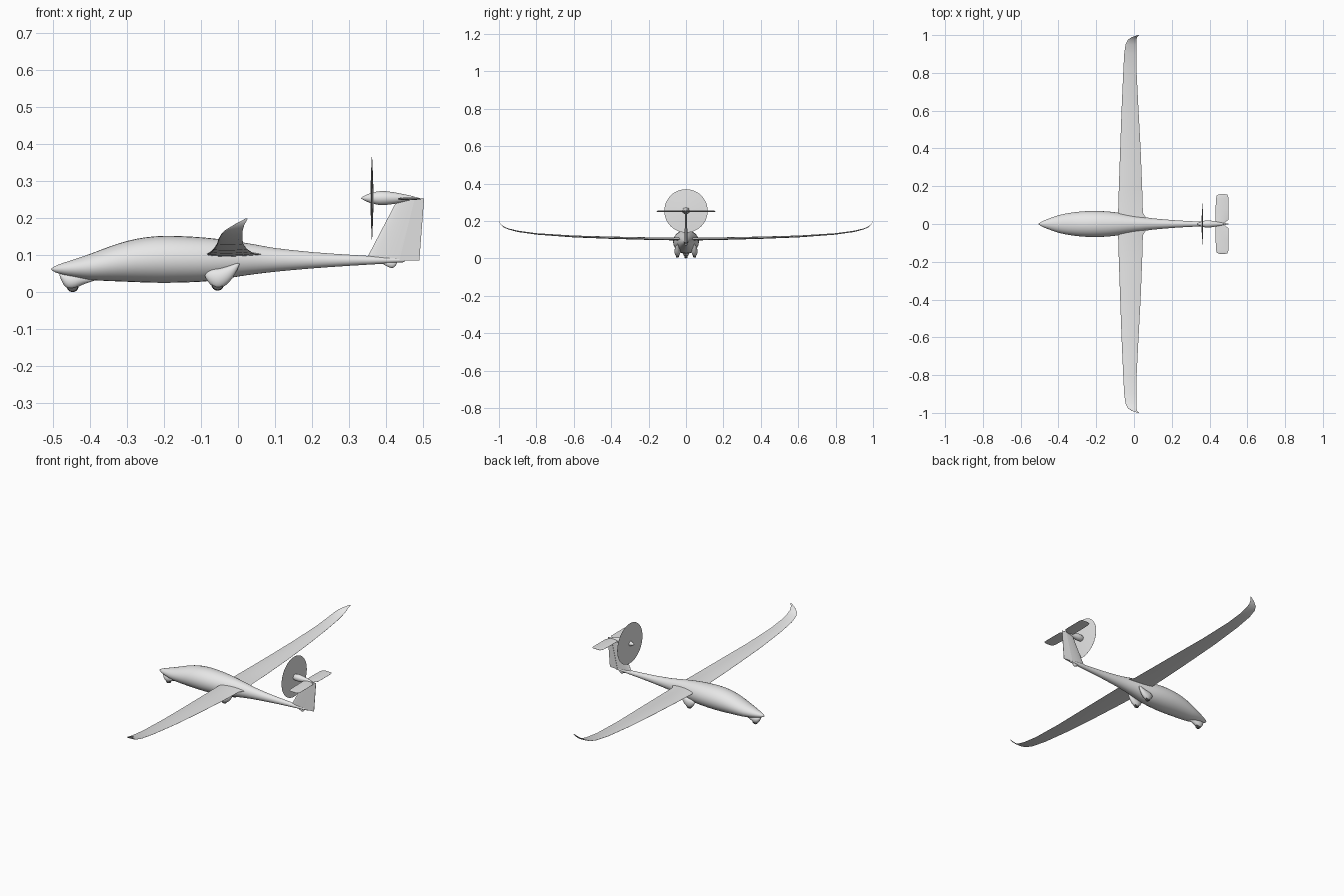
import bpy, bmesh, math
from mathutils import Vector


def material(name, rgb):
    m = bpy.data.materials.new(name)
    m.diffuse_color = (*rgb, 1)
    return m


WHITE = material("white_gelcoat", (0.8, 0.8, 0.8))
RUBBER = material("tyre_rubber", (0.12, 0.12, 0.12))


def loft(name, rings, mat=WHITE, mirror=False, cap_start=True, angle=40):
    """Skin a list of closed rings with equal point counts."""
    bm = bmesh.new()
    vs = [[bm.verts.new(p) for p in r] for r in rings]
    n = len(rings[0])
    for a, b in zip(vs, vs[1:]):
        for i in range(n):
            j = (i + 1) % n
            bm.faces.new((a[i], a[j], b[j], b[i]))
    if cap_start:
        bm.faces.new(vs[0])
    bm.faces.new(vs[-1])
    bmesh.ops.recalc_face_normals(bm, faces=bm.faces)
    me = bpy.data.meshes.new(name)
    bm.to_mesh(me)
    bm.free()
    me.materials.append(mat)
    ob = bpy.data.objects.new(name, me)
    bpy.context.collection.objects.link(ob)
    if mirror:
        mod = ob.modifiers.new("mirror", 'MIRROR')
        mod.use_axis = (False, True, False)
        mod.merge_threshold = 0.0001
    bpy.ops.object.select_all(action='DESELECT')
    ob.select_set(True)
    bpy.context.view_layer.objects.active = ob
    bpy.ops.object.shade_smooth_by_angle(angle=math.radians(angle))
    return ob


def refine(rows, k=3):
    """Catmull-Rom interpolation of station rows."""
    out = []
    for i in range(len(rows) - 1):
        p = [rows[max(0, min(len(rows) - 1, i + d))] for d in (-1, 0, 1, 2)]
        for s in range(k):
            t = s / k
            out.append([0.5 * (2 * b + (c - a) * t + (2 * a - 5 * b + 4 * c - d) * t * t
                               + (3 * b - a - 3 * c + d) * t ** 3)
                        for a, b, c, d in zip(*p)])
    return out + [list(rows[-1])]


def oval(x, y, z, ry, rz, n=28):
    return [(x, y + ry * math.cos(2 * math.pi * i / n), z + rz * math.sin(2 * math.pi * i / n))
            for i in range(n)]


def foil(x0, x1, thick, camber=0.0, n=12):
    """Aerofoil as (x, offset) pairs, running over the top and back below."""
    def half(t):
        return 2.6 * thick * (0.6 * math.sqrt(t) - 0.25 * t - 0.35 * t ** 2.2) / 0.8
    ts = [(1 - math.cos(math.pi * i / n)) / 2 for i in range(n + 1)]
    top = [(x0 + (x1 - x0) * t, half(t) * (0.5 + camber) + 0.0004) for t in reversed(ts)]
    low = [(x0 + (x1 - x0) * t, -half(t) * (0.5 - camber) - 0.0004) for t in ts[1:]]
    return top + low


# Fuselage: x, top, bottom, half width
body = [(-.505, .063, .061, .001), (-.495, .070, .054, .009), (-.475, .078, .047, .019),
        (-.45, .086, .041, .029), (-.40, .103, .033, .046), (-.35, .122, .030, .057),
        (-.30, .138, .028, .064), (-.25, .148, .026, .068), (-.20, .152, .025, .069),
        (-.15, .151, .026, .067), (-.10, .148, .028, .062), (-.05, .143, .033, .054),
        (0, .136, .042, .045), (.05, .128, .049, .037), (.10, .119, .055, .030),
        (.20, .108, .064, .021), (.30, .101, .071, .015), (.40, .095, .077, .010),
        (.45, .092, .081, .006)]
loft("fuselage", [oval(x, 0, (t + b) / 2, w, (t - b) / 2) for x, t, b, w in refine(body, 2)])

# Wing: y, leading x, trailing x, height, thickness
wing = [(0, -.086, .064, .102, .021), (.035, -.086, .062, .102, .021), (.06, -.084, .047, .102, .019),
        (.2, -.080, .043, .104, .017), (.4, -.073, .035, .109, .015), (.6, -.066, .024, .116, .012),
        (.8, -.057, .014, .130, .009), (.9, -.052, .012, .144, .008), (.95, -.045, .012, .157, .006),
        (.975, -.033, .013, .168, .005), (.99, -.010, .017, .182, .003), (1.0, .020, .026, .198, .001)]
loft("wing", [[(x, y, z + o) for x, o in foil(a, b, t, .15)] for y, a, b, z, t in wing],
     mirror=True, cap_start=False)

# Tailplane with a notch for the rudder: y, leading x, trailing x, thickness
tail = [(0, .432, .478, .009), (.008, .432, .482, .009), (.022, .432, .499, .009), (.08, .432, .500, .009),
        (.135, .434, .500, .008), (.150, .438, .498, .007), (.156, .445, .493, .005), (.158, .455, .483, .002)]
loft("tailplane", [[(x, y, .252 + o) for x, o in foil(a, b, t)] for y, a, b, t in tail],
     mirror=True, cap_start=False)

# Fin: full section cut off at the hinge line
fin = []
for z, a, h, t in ((.086, .345, .445, .018), (.097, .351, .448, .018), (.25, .431, .485, .011)):
    fin.append([(x, o, z) for x, o in foil(a, h + .5 * (h - a), t) if x < h] +
               [])
loft("fin", fin)

# Rudder: tapered wedge behind the hinge
loft("rudder", [[(h, t, z), (e, .001, z), (e, -.001, z), (h, -t, z)]
                for z, h, e, t in ((.085, .436, .490, .008), (.253, .478, .503, .005))])

# Engine pod and spinner on top of the fin, then the propeller disc
HUB_Z = .254


def revolve(name, profile, n=28):
    return loft(name, [oval(x, 0, HUB_Z, r, r, n) for x, r in profile])


revolve("spinner", [(.333, .0005), (.337, .004), (.345, .008), (.354, .012), (.360, .014)])
revolve("engine_pod", [(.364, .014), (.372, .017), (.385, .019), (.400, .0185), (.420, .016),
                       (.440, .012), (.465, .007), (.480, .003), (.490, .0005)])
revolve("propeller_disc", [(.358, .02), (.3585, .04), (.360, .08), (.3617, .116), (.3623, .116),
                           (.364, .08), (.3655, .04), (.366, .02)], 48)


# Wheel fairings: x, height, half height, half width
def fairing(name, y, rows, mirror=False):
    loft(name, [oval(x, y, z, w, h, 20) for x, z, h, w in refine(rows, 2)], mirror=mirror)


fairing("main_wheel_fairing", .046,
        [(-.089, .044, .001, .001), (-.082, .042, .013, .008), (-.067, .038, .024, .014),
         (-.050, .037, .027, .016), (-.030, .045, .024, .014), (-.015, .056, .018, .010),
         (-.002, .069, .009, .005), (.004, .076, .001, .001)], True)
fairing("nose_wheel_fairing", 0,
        [(-.483, .049, .003, .003), (-.472, .036, .015, .011), (-.458, .030, .021, .016),
         (-.440, .030, .020, .016), (-.420, .034, .014, .012), (-.385, .036, .004, .004)])
fairing("tail_wheel_fairing", 0,
        [(.385, .083, .003, .003), (.400, .079, .008, .006), (.415, .076, .011, .007),
         (.424, .077, .008, .005), (.430, .081, .002, .002)])


# Tyres: rounded wheels showing under the fairings
def tyre(name, x, y, z, r, w, mirror=False, n=24):
    rings = []
    for dy, k in ((-w, .6), (-w * .8, .88), (0, 1), (w * .8, .88), (w, .6)):
        rings.append([(x + r * k * math.cos(2 * math.pi * i / n), y + dy,
                       z + r * k * math.sin(2 * math.pi * i / n)) for i in range(n)])
    loft(name, rings, RUBBER, mirror)


tyre("main_tyre", -.055, .046, .021, .017, .008, True)
tyre("nose_tyre", -.447, 0, .016, .016, .008)
